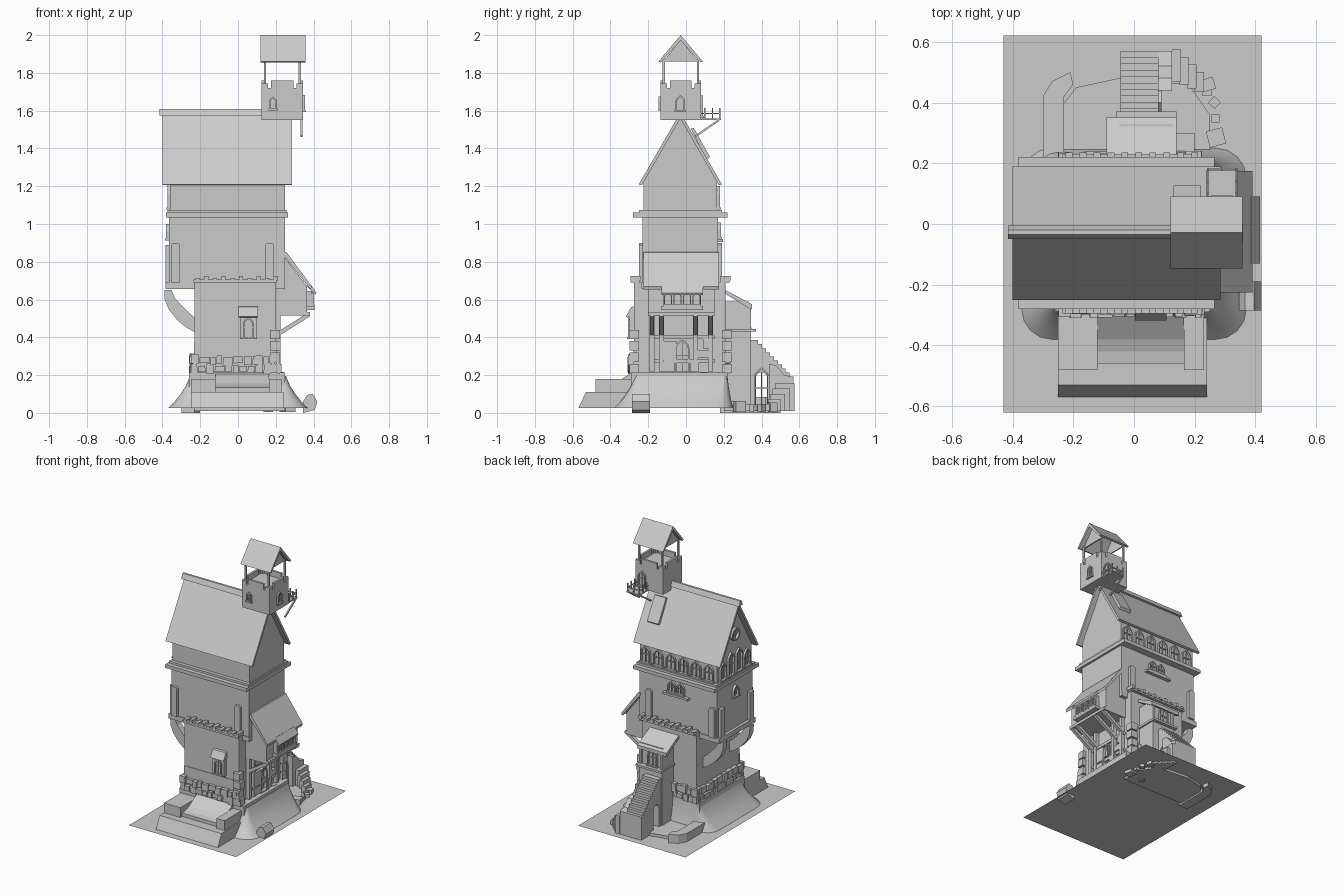
import bpy, bmesh, math, random
from mathutils import Vector

if "Cube" in bpy.data.objects:
    bpy.data.objects.remove(bpy.data.objects["Cube"])
random.seed(4)

def make(name, verts, faces):
    me = bpy.data.meshes.new(name)
    bm = bmesh.new()
    vs = [bm.verts.new(v) for v in verts]
    for f in faces:
        bm.faces.new([vs[i] for i in f])
    bmesh.ops.recalc_face_normals(bm, faces=bm.faces)
    bm.to_mesh(me)
    bm.free()
    ob = bpy.data.objects.new(name, me)
    bpy.context.collection.objects.link(ob)
    return ob

def prism(name, pts, axis, a, b):
    """Extrude a 2D profile along an axis from a to b."""
    put = {'x': lambda p, t: (t, p[0], p[1]), 'y': lambda p, t: (p[0], t, p[1]),
           'z': lambda p, t: (p[0], p[1], t)}[axis]
    n = len(pts)
    faces = [list(range(n)), list(range(n, 2 * n))]
    faces += [[i, (i + 1) % n, (i + 1) % n + n, i + n] for i in range(n)]
    return make(name, [put(p, a) for p in pts] + [put(p, b) for p in pts], faces)

def box(name, x0, x1, y0, y1, z0, z1):
    return prism(name, [(x0, y0), (x1, y0), (x1, y1), (x0, y1)], 'z', z0, z1)

def beam(name, p, q, w):
    """Square timber between two points."""
    p, q = Vector(p), Vector(q)
    d = (q - p).normalized()
    s = d.cross(Vector((0, 0, 1)) if abs(d.z) < .9 else Vector((0, 1, 0))).normalized()
    u = d.cross(s)
    c = [(s * i + u * j) * w / 2 for i, j in ((-1, -1), (1, -1), (1, 1), (-1, 1))]
    return make(name, [p + v for v in c] + [q + v for v in c],
                [[0, 1, 2, 3], [4, 5, 6, 7]] + [[i, (i + 1) % 4, (i + 1) % 4 + 4, i + 4] for i in range(4)])

def gable(name, yc, hw, z0, z1, x0, x1, t):
    """Two sided roof slab with its ridge along x."""
    prism(name, [(yc - hw, z0), (yc, z1), (yc + hw, z0), (yc + hw - t, z0 - t * .3),
                 (yc, z1 - 2.0 * t), (yc - hw + t, z0 - t * .3)], 'x', x0, x1)

def arch_pts(c, z, w, h, pointed=False):
    r = w / 2
    top = [(c + r * math.cos(a * math.pi / 6),
            z + h - r + r * math.sin(a * math.pi / 6) * (1.3 if pointed and a == 3 else 1)) for a in range(7)]
    return [(c + r, z)] + top + [(c - r, z)]

def window(name, axis, at, out, c, z, w, h, t=.008):
    """Arched frame, mullions and sill standing out from a wall."""
    prism(name + "_frame", arch_pts(c, z, w, h, True) + arch_pts(c, z, w - 2 * t, h - t, True)[::-1], axis, at, at + out)
    for u0, u1, v0, v1, k, part in ((c - .002, c + .002, z, z + h - t, .6, "mullion"),
                                    (c - w / 2, c + w / 2, z + h * .5, z + h * .5 + .004, .6, "bar"),
                                    (c - w * .6, c + w * .6, z - .008, z + .002, 1.4, "sill")):
        prism(name + "_" + part, [(u0, v0), (u1, v0), (u1, v1), (u0, v1)], axis, at, at + out * k)

def stones(name, axis, a, b, at, depth, z0, z1, w):
    """Row of uneven stones along x or y on a wall plane."""
    p = a
    while p < b - .008:
        e = min(b, p + w * random.uniform(.7, 1.3))
        d = depth * random.uniform(.6, 1)
        lo, hi = z0 + random.uniform(0, .015), z1 - random.uniform(0, .02)
        j = random.uniform(-.003, .003)
        prism(name, [(p, lo), (e - .003, lo + j), (e - .004, hi), (p + .002, hi + j)],
              'y' if axis == 'x' else 'x', at, at + d)
        p = e

# Ground sheet
make("ground_sheet", [(-.43, -.62, .025), (.42, -.62, .025), (.42, .62, .025), (-.43, .62, .025)], [[0, 1, 2, 3]])

# Flared mound around the tower
rings = []
for z, k in ((.025, 0), (.06, .3), (.1, .58), (.14, .8), (.17, .92), (.195, 1)):
    x, y0, y1, r = .37 - .115 * k, -.38 + .11 * k, .25 - .03 * k, .1 - .08 * k
    ring = []
    for cx, cy, s in ((x - r, y1 - r, 0), (-x + r, y1 - r, 1), (-x + r, y0 + r, 2), (x - r, y0 + r, 3)):
        ring += [(cx + r * math.cos((s + i / 4) * math.pi / 2), cy + r * math.sin((s + i / 4) * math.pi / 2), z) for i in range(5)]
    rings.append(ring)
n = len(rings[0])
fs = [[j * n + i, j * n + (i + 1) % n, (j + 1) * n + (i + 1) % n, (j + 1) * n + i] for j in range(5) for i in range(n)]
mound = make("flared_mound", sum(rings, []), fs + [list(range(5 * n, 6 * n))])
for p in mound.data.polygons:
    p.use_smooth = p.index < 5 * n
prism("back_mound", [(-.23, .2), (.25, .2), (.25, .36), (.18, .46), (-.05, .48), (-.19, .45), (-.23, .4)], 'z', .01, .045)
prism("curved_kerb", [(-.3, .18), (-.3, .42), (-.27, .47), (-.21, .5), (-.2, .46), (-.23, .42), (-.23, .18)], 'z', .0, .085)

# Front terrace with sloped foot, side blocks and a curved ramp
prism("terrace_foot", [(-.57, .025), (-.53, .11), (-.3, .11), (-.3, .025)], 'x', -.25, .24)
box("terrace_block", -.25, -.12, -.48, -.28, .1, .18)
box("terrace_block", .165, .23, -.48, -.28, .1, .18)
prism("terrace_ramp", [(-.46, .1), (-.46, .135), (-.42, .14), (-.38, .155), (-.34, .18), (-.3, .205), (-.25, .21), (-.25, .1)], 'x', -.12, .165)
box("tower_footing", -.26, .25, -.29, .22, .03, .215)

# Lower tower with string course
box("lower_tower", -.23, .2, -.275, .21, .03, .69)
box("front_course", -.233, .203, -.279, -.27, .22, .375)
for z0, z1 in ((.205, .265), (.25, .315)):
    stones("front_stone", 'x', -.25, .225, -.275, -.035, z0, z1, .045)
    stones("back_stone", 'x', -.25, -.05, .21, .03, z0, z1, .045)
    stones("back_stone", 'x', .13, .22, .21, .03, z0, z1, .04)
    stones("left_stone", 'y', -.29, .22, -.23, -.03, z0, z1, .05)
stones("right_stone", 'y', -.29, .22, .2, .045, .165, .22, .05)
for y in (-.29, .2):
    for z in (.21, .27, .33, .39):
        box("corner_stone", .17, .22 + random.uniform(0, .012), y - .01, y + .04, z, z + .05)

# Beam ends at the jetty line, front and back
for y, s in ((-.275, -1), (.21, 1)):
    a, b = sorted((y - .03 * s, y + .02 * s))
    box("jetty_plate", -.235, .205, a, b, .69, .705)
    for i in range(10):
        x = -.225 + i * .046
        box("beam_end", x, x + .022, a, b + .006, .7, .725 if i % 2 else .715)

# Overhanging middle storey and upper storey
box("jetty_floor", -.385, .25, -.235, .175, .655, .69)
box("middle_storey", -.365, .25, -.23, .17, .68, 1.05)
box("ledge", -.38, .265, -.28, .22, 1.035, 1.06)
box("ledge_moulding", -.372, .258, -.25, .19, 1.06, 1.075)
prism("upper_storey", [(-.225, 1.06), (-.225, 1.23), (-.03, 1.565), (.165, 1.23), (.165, 1.06)], 'x', -.36, .25)
for x in (-.355, .145):
    for y in (-.25, .155):
        box("corner_pilaster", x, x + .045, y, y + .035, .69, .89)
        prism("pilaster_cap", [(x, .89), (x + .045, .89), (x + .035, .9), (x + .01, .9)], 'y', y, y + .035)
for y in (-.22, .11):
    box("end_pilaster", -.385, -.36, y, y + .045, .68, .89)

# Crescent brackets under the left overhang
outer = [(-.39, .65), (-.388, .6), (-.365, .545), (-.32, .49), (-.27, .45), (-.225, .425)]
inner = [(-.225, .5), (-.26, .53), (-.3, .57), (-.335, .61), (-.352, .65)]
for y in (-.21, .09):
    prism("curved_bracket", outer + inner, 'y', y, y + .045)

# Main roof, ridge cap and roof hatch
gable("main_roof", -.03, .22, 1.21, 1.59, -.4, .285, .016)
prism("ridge_cap", [(-.05, 1.575), (-.035, 1.61), (-.02, 1.61), (-.005, 1.575)], 'x', -.415, .2)
prism("roof_hatch", [(.025, 1.505), (.04, 1.51), (.127, 1.355), (.11, 1.34)], 'x', .13, .22)

# Arched windows on the back and left
for i in range(6):
    window("back_window", 'y', .165, .014, -.3 + i * .1, 1.085, .075, .105)
for i in range(4):
    window("gable_window", 'x', -.36, -.014, -.165 + i * .09, 1.085, .07, .15 if i in (1, 2) else .11)
circle = lambda r: [(-.03 + r * math.cos(i * math.pi / 8), 1.36 + r * math.sin(i * math.pi / 8)) for i in range(17)]
prism("round_window_rim", circle(.045) + circle(.034)[::-1], 'x', -.36, -.378)
for k in (0, 1):
    d = Vector((0, .035 * (1 - k), .035 * k))
    beam("round_window_bar", Vector((-.364, -.03, 1.36)) - d, Vector((-.364, -.03, 1.36)) + d, .006)
for x in (-.08, -.01):
    window("twin_window", 'y', .17, .014, x, .93, .06, .07)
box("twin_sill", -.15, .05, .17, .195, .905, .92)
window("left_window", 'x', -.365, -.016, -.03, .92, .06, .07)

# Lookout turret
box("turret_body", .125, .345, -.135, .08, 1.55, 1.72)
for y in (-.135, .065):
    for x0, x1, z in ((.125, .16, 1.745), (.175, .295, 1.76), (.31, .345, 1.745)):
        box("turret_parapet", x0, x1, y, y + .015, 1.715, z)
for x in (.125, .33):
    for y0, y1, z in ((-.135, -.1, 1.745), (-.085, .03, 1.76), (.045, .08, 1.745)):
        box("turret_parapet", x, x + .015, y0, y1, 1.715, z)
for x in (.143, .327):
    for y in (-.118, .063):
        box("turret_post", x - .006, x + .006, y - .006, y + .006, 1.72, 1.875)
gable("turret_roof", -.028, .118, 1.86, 2.0, .12, .358, .014)
for x in (.143, .32):
    prism("turret_gable", [(-.12, 1.86), (.065, 1.86), (-.028, 1.975)], 'x', x, x + .008)
window("turret_window", 'x', .345, .01, -.03, 1.6, .05, .075)
window("turret_window", 'y', -.135, -.01, .185, 1.61, .04, .06)
window("turret_door", 'y', .08, .01, .29, 1.57, .06, .1)

# Turret balcony with railing and struts
box("balcony_floor", .24, .34, .08, .185, 1.55, 1.558)
for x in (.244, .336):
    beam("balcony_strut", (x, .175, 1.55), (x, .05, 1.465), .01)
    beam("balcony_rail", (x, .08, 1.585), (x, .185, 1.585), .006)
    for y in (.1, .14, .178):
        beam("baluster", (x, y, 1.555), (x, y, 1.615), .007)
beam("balcony_rail", (.244, .178, 1.585), (.336, .178, 1.585), .006)
beam("baluster", (.29, .178, 1.555), (.29, .178, 1.61), .007)

# Right bay: body, lean-to roof, window box and braces
prism("bay_body", [(.19, .53), (.365, .53), (.365, .67), (.25, .82), (.19, .82)], 'y', -.2, .15)
prism("bay_roof", [(.24, .835), (.24, .855), (.258, .85), (.39, .67), (.385, .652)], 'y', -.225, .175)
prism("bay_awning", [(.36, .675), (.385, .68), (.415, .635), (.41, .625)], 'y', -.13, .09)
box("bay_window_sill", .36, .405, -.13, .09, .545, .565)
box("bay_window_box", .36, .392, -.12, .08, .56, .645)
for i in range(4):
    window("bay_window", 'x', .392, .01, -.095 + i * .05, .572, .042, .065, .006)
box("bay_floor_beam", .2, .38, -.2, .15, .515, .535)
for y in (-.18, -.13, .05, .13):
    beam("bay_brace", (.2, y, .41), (.375, y, .52), .022)
    box("bay_wall_post", .2, .225, y - .013, y + .013, .22, .53)

# Timber and patch stones on the right wall
for z in (.265, .39):
    box("right_rail", .2, .215, -.19, .15, z, z + .02)
for y, z, w, h in ((-.14, .28, .09, .1), (-.12, .22, .06, .05), (.06, .29, .06, .04), (.02, .22, .05, .06), (.09, .34, .05, .05)):
    box("patch_stone", .2, .222, y, y + w, z, z + h)
window("right_door", 'x', .2, .02, -.02, .22, .075, .16)

# Front oriel window
box("front_oriel", .01, .1, -.3, -.27, .39, .52)
prism("oriel_hood", [(-.27, .565), (-.29, .56), (-.318, .51), (-.31, .505), (-.27, .52)], 'x', .003, .107)
window("oriel_window", 'y', -.3, -.008, .055, .4, .055, .1)

# Back porch with lean-to roof and door
box("porch_base", -.05, .13, .2, .345, .025, .43)
box("porch_floor", -.06, .14, .2, .37, .43, .445)
box("porch_room", -.05, .13, .2, .33, .44, .59)
prism("porch_roof", [(.2, .635), (.2, .655), (.35, .575), (.35, .55), (.34, .55)], 'x', -.09, .14)
window("porch_door", 'y', .33, .012, .03, .45, .075, .11)
for x in (-.05, .115):
    box("porch_post", x, x + .015, .33, .345, .44, .57)

# Stair flight over an arched passage
steps = []
for i in range(10):
    y, z = .36 + i * .021, .385 - i * .0215
    steps += [(y, z), (y + .021, z)]
arch = [(p[0], p[1]) for p in arch_pts(.4, .025, .06, .19)]
prism("stair_flight", [(.34, .385)] + steps[:-1] + [(.57, .1915), (.57, .025)] + arch + [(.34, .025)], 'x', -.045, .08)
prism("stair_wall", [(.44, .025), (.44, .26), (.48, .25), (.52, .2), (.57, .19), (.57, .025)], 'x', .08, .125)
window("passage_arch", 'x', .08, .01, .4, .03, .08, .2)

# Broken lower steps and scattered stones
for i in range(5):
    box("lower_step", .125 + i * .025, .155 + i * .025, .47 - i * .012, .575 - i * .025, .01, .155 - i * .027)
box("side_curb", .1, .2, .22, .3, .025, .06)
for x, y, s, a in ((.245, .46, .04, .3), (.265, .4, .03, .8), (.268, .348, .026, 0), (.27, .285, .055, .25), (.16, .27, .035, .6)):
    ob = box("loose_stone", -s / 2, s / 2, -s / 2, s / 2, .005, .03 + s * .6)
    ob.location, ob.rotation_euler = (x, y, 0), (0, 0, a)
prism("boulder", [(.345, .0), (.405, .015), (.42, .06), (.395, .1), (.365, .095), (.345, .06)], 'y', -.285, -.19)
